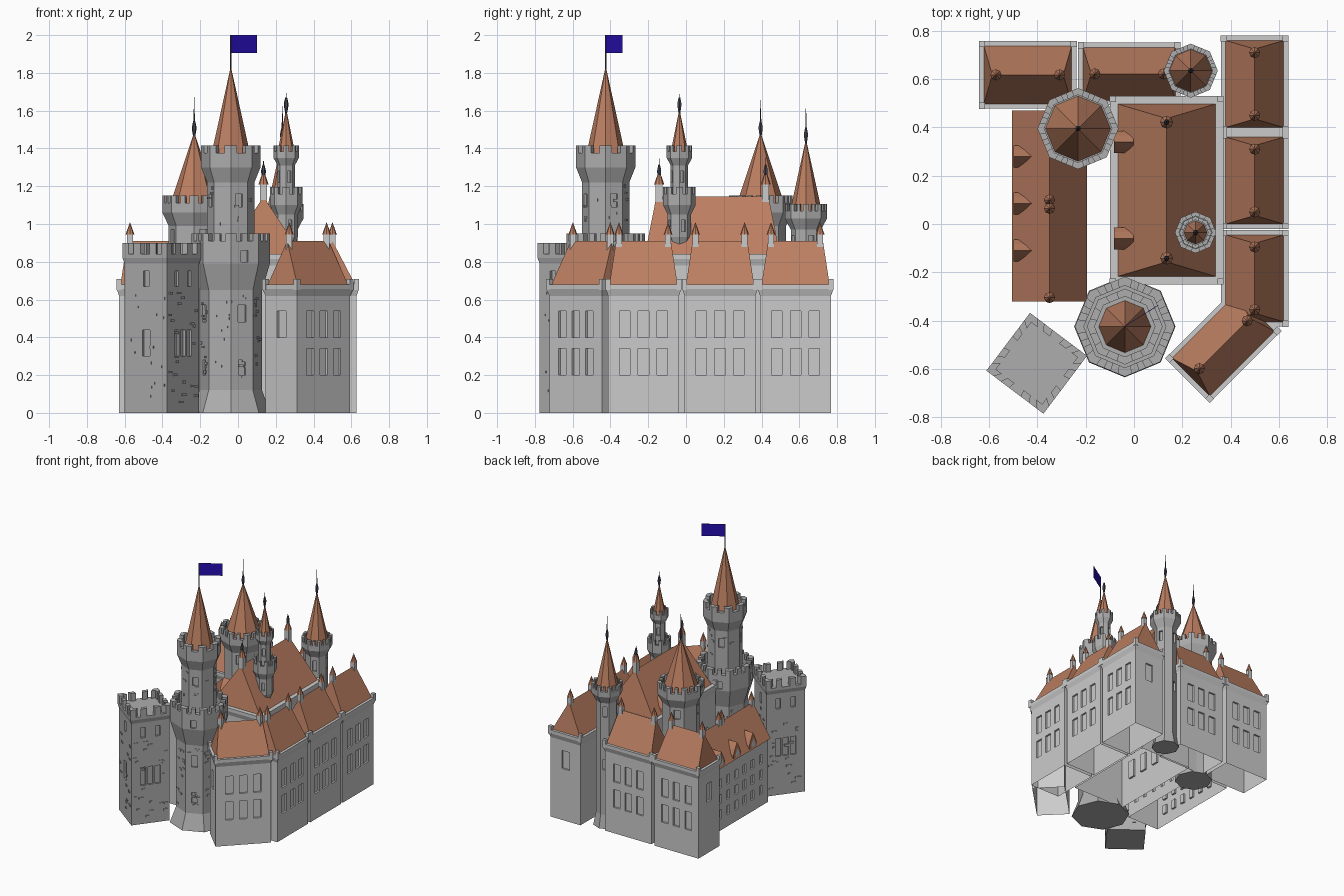
import bpy, bmesh, random
from math import sin, cos, radians, pi
from mathutils import Vector

if "Cube" in bpy.data.objects:
    bpy.data.objects.remove(bpy.data.objects["Cube"])

random.seed(4)


def material(name, col):
    m = bpy.data.materials.new(name)
    m.diffuse_color = (*col, 1)
    m.use_nodes = True
    m.node_tree.nodes["Principled BSDF"].inputs["Base Color"].default_value = m.diffuse_color
    return m


TILE = material("roof_tile", (.5, .21, .12))
STONE = material("dark_stone", (.42, .42, .42))
IRON = material("iron", (.06, .06, .09))
BLUE = material("flag_blue", (.02, .005, .45))


def build(name, polys, mat=None):
    bm = bmesh.new()
    for p in polys:
        bm.faces.new([bm.verts.new(v) for v in p])
    bmesh.ops.remove_doubles(bm, verts=bm.verts, dist=1e-5)
    bmesh.ops.recalc_face_normals(bm, faces=bm.faces)
    me = bpy.data.meshes.new(name)
    bm.to_mesh(me)
    bm.free()
    if mat:
        me.materials.append(mat)
    ob = bpy.data.objects.new(name, me)
    bpy.context.collection.objects.link(ob)
    return ob


def place(cx, cy, rot, pts):
    c, s = cos(radians(rot)), sin(radians(rot))
    return [Vector((cx + x * c - y * s, cy + x * s + y * c)) for x, y in pts]


def rect(cx, cy, hx, hy, rot=0):
    return place(cx, cy, rot, [(-hx, -hy), (hx, -hy), (hx, hy), (-hx, hy)])


def ngon(cx, cy, r, n=8):
    return [Vector((cx + r * cos(2 * pi * i / n), cy + r * sin(2 * pi * i / n))) for i in range(n)]


def v3(p, z):
    return (p[0], p[1], z)


def loft(rings, cap=False):
    out = []
    for (a, za), (b, zb) in zip(rings, rings[1:]):
        for i in range(len(a)):
            j = (i + 1) % len(a)
            out.append([v3(a[i], za), v3(a[j], za), v3(b[j], zb), v3(b[i], zb)])
    if cap:
        out += [[v3(p, z) for p in r] for r, z in (rings[0], rings[-1])]
    return out


def cone(cx, cy, r, z0, z1, n=8):
    a = ngon(cx, cy, r, n)
    return [[v3(a[i], z0), v3(a[(i + 1) % n], z0), (cx, cy, z1)] for i in range(n)] + [[v3(p, z0) for p in a]]


# flat wall with recessed windows (centre along wall, width, bottom, top)
def wall(p, q, z0, z1, wins=(), depth=.014):
    d = (q - p).normalized()
    inn = Vector((-d.y, d.x)) * depth
    us = sorted({0, (q - p).length} | {round(u + s * w / 2, 5) for u, w, a, b in wins for s in (-1, 1)})
    zs = sorted({z0, z1} | {z for w in wins for z in w[2:]})

    def hit(i, j):
        if not (0 <= i < len(us) - 1 and 0 <= j < len(zs) - 1):
            return False
        u, z = (us[i] + us[i + 1]) / 2, (zs[j] + zs[j + 1]) / 2
        return any(abs(u - c) < w / 2 and a < z < b for c, w, a, b in wins)

    out = []
    for i in range(len(us) - 1):
        for j in range(len(zs) - 1):
            k = [(us[i], zs[j]), (us[i + 1], zs[j]), (us[i + 1], zs[j + 1]), (us[i], zs[j + 1])]
            f = [v3(p + d * u, z) for u, z in k]
            if not hit(i, j):
                out.append(f)
                continue
            b = [v3(p + d * u + inn, z) for u, z in k]
            out.append(b)
            for e, (di, dj) in enumerate([(0, -1), (1, 0), (0, 1), (-1, 0)]):
                if not hit(i + di, j + dj):
                    g = (e + 1) % 4
                    out.append([f[e], f[g], b[g], b[e]])
    return out


# small weathered stones standing proud of a wall
def bricks(poly, z0, z1, n):
    out = []
    for _ in range(n):
        i = random.randrange(len(poly))
        p, q = poly[i], poly[(i + 1) % len(poly)]
        d = (q - p).normalized()
        o = Vector((d.y, -d.x)) * .005
        w, h = random.uniform(.018, .035), random.uniform(.01, .016)
        a = p + d * random.uniform(.005, (q - p).length - w - .005)
        z = random.uniform(z0, z1)
        out += loft([([a - o, a + o, a + o + d * w, a - o + d * w], z + k) for k in (0, h)], True)
    return out


# corner merlons plus optional merlons along each side
def merlons(poly, z0, z1, thick, corner=.3, mids=()):
    n, c = len(poly), sum(poly, Vector((0, 0))) / len(poly)
    k = 1 - thick / (poly[0] - c).length
    out = []
    for i in range(n):
        v, a, b = poly[i], poly[i - 1], poly[(i + 1) % n]
        runs = [[v.lerp(a, corner), v, v.lerp(b, corner)]] + [[v.lerp(b, s), v.lerp(b, t)] for s, t in mids]
        for run in runs:
            ring = run + [c + (p - c) * k for p in reversed(run)]
            out += loft([(ring, z0), (ring, z1)], True)
    return out


def finial(name, x, y, z, h):
    knob = [(ngon(x, y, r, 6), z + dz) for r, dz in ((.004, -.03), (.012, .015), (.012, .03), (.005, .06))]
    build(name, loft(knob, True) + cone(x, y, .006, z, z + h, 6), IRON)


def chimney(x, y, z, tall=0):
    s = .016 + tall * .08
    build("chimney", loft([(rect(x, y, s, s), z - .07), (rect(x, y, s, s), z + .035 + tall)], True))
    build("chimney_cap", cone(x, y, s * 1.45, z + .035 + tall, z + .1 + tall * 1.4, 8), TILE)


# hall with cornice, corner posts, hipped roof; long axis is local y
def house(name, cx, cy, hx, hy, rot, eave, ridge, wins, hip=.035, lip=.02, tall=0):
    R = lambda i: rect(cx, cy, hx - i, hy - i, rot)
    base = R(.012)
    polys = []
    for e in range(4):
        polys += wall(base[e], base[(e + 1) % 4], 0, eave - .06, wins.get(e, ()))
    polys += loft([(base, eave - .06), (R(0), eave - .025), (R(0), eave), (R(lip + .02), eave)])
    for p in R(.012):
        polys += loft([(rect(p.x, p.y, .013, .013, rot), z) for z in (eave - .03, eave + .03)], True)
    build(name + "_walls", polys)
    b = [v3(p, eave) for p in R(lip)]
    ry = hy - lip - hip
    r0, r1 = place(cx, cy, rot, [(0, -ry), (0, ry)])
    s, t = v3(r0, ridge), v3(r1, ridge)
    build(name + "_roof", [[b[0], b[1], s], [b[1], b[2], t, s], [b[2], b[3], t], [b[3], b[0], s, t]], TILE)
    for p in place(cx, cy, rot, [(0, -ry + .015), (0, ry - .015)]):
        chimney(p.x, p.y, ridge, tall)
        if tall:
            finial("hall_finial", p.x, p.y, ridge + .11, .1)


def rows(length, zs=((.2, .34), (.4, .54)), n=3, gap=.1, w=.056):
    return [(length / 2 - .012 + (i - (n - 1) / 2) * gap, w, a, b) for i in range(n) for a, b in zs]


def single(width):
    return [(width / 2 - .012, .065, .4, .54)]


# outer wings
for i, y in enumerate((-.225, .18, .58)):
    house("east_wing", .5, y, .14, .2, 0, .68, .91, {1: rows(.4), **({2: single(.28)} if i == 2 else {})})
house("diagonal_wing", .37, -.5, .13, .21, -45, .68, .91, {0: single(.26), 1: rows(.42)})
house("north_west_wing", -.44, .618, .14, .202, 90, .68, .91, {1: rows(.404), 2: single(.28)})
house("north_wing", -.02, .622, .13, .212, 90, .68, .91, {1: rows(.424)})

# central hall
house("great_hall", .135, .14, .235, .39, 0, .84, 1.145,
      {3: rows(.78, ((.2, .34), (.4, .54)), 5, .13), 0: rows(.47, ((.4, .54),), 2, .14)}, .06, .033, .03)

# low west range with gabled roof
low = rect(-.35, .075, .138, .39)
slits = rows(.8, ((.09, .16), (.21, .28), (.33, .4)), 7, .1, .036)
polys = []
for e in range(4):
    polys += wall(low[e], low[(e + 1) % 4], 0, .5, slits if e % 2 else ())
for y in (-.315, .465):
    polys.append([(-.488, y, .5), (-.212, y, .5), (-.35, y, .72)])
build("west_range_walls", polys)
roof = [(-.505, .495), (-.35, .735), (-.195, .495), (-.35, .715)]
build("west_range_roof", loft([([(x, y) for x, _ in roof], 0) for y in (0,)], False) +
      [[(roof[i][0], y, roof[i][1]) for y, i in ((-.322, a), (-.322, b), (.47, b), (.47, a))]
       for a, b in ((0, 1), (1, 2), (2, 3), (3, 0))], TILE)
for y in (-.305, .065, .1):
    chimney(-.35, y, .73)


# round-topped dormers facing west
def dormer(x, y, z, w, h, depth):
    prof = [(-w, 0), (w, 0), (w, .3 * h), (.6 * w, .62 * h), (0, h), (-.6 * w, .62 * h), (-w, .3 * h)]
    a, b = ([(xx, y + u, z + v) for u, v in prof] for xx in (x, x + depth))
    build("dormer", [a, b] + [[a[i], a[i - 1], b[i - 1], b[i]] for i in range(7)], TILE)
    s = .55
    build("dormer_window", [[(x - .003, y + u * s, z + .01 + v * s) for u, v in prof]])


for y in (.28, .085, -.11):
    dormer(-.5, y, .5, .045, .12, .08)
for y in (.34, -.06):
    dormer(-.083, y, .85, .045, .11, .08)


# octagonal tower: profile of (radius, z), crown at the listed merlon stages, cone roof on top
def tower(name, c, prof, wins=(), crowns=(), roof=None, fin=0, edges=(0, 2, 4, 6), stones=()):
    polys = [[v3(p, prof[0][1]) for p in ngon(*c, prof[0][0])], [v3(p, prof[-1][1]) for p in ngon(*c, prof[-1][0])]]
    for (ra, za), (rb, zb) in zip(prof, prof[1:]):
        A, B = ngon(*c, ra), ngon(*c, rb)
        ws = [w for w in wins if ra == rb and za < w[1] and w[2] < zb]
        if not ws:
            polys += loft([(A, za), (B, zb)])
            continue
        for e in range(8):
            L = (A[(e + 1) % 8] - A[e]).length
            polys += wall(A[e], A[(e + 1) % 8], za, zb, [(L / 2, *w) for w in ws] if e in edges else ())
    for r, z0, z1, thick, mids in crowns:
        polys += merlons(ngon(*c, r), z0, z1, thick, .3 if not mids else .2, mids)
    for r, z0, z1, n in stones:
        polys += bricks(ngon(*c, r), z0, z1, n)
    build(name, polys, STONE)
    r, z0, z1 = roof
    build(name + "_roof", cone(*c, r, z0, z1), TILE)
    if fin:
        finial(name + "_finial", *c, z1, fin)


MID = [(.4, .6)]
# keep with two battlemented stages
K = (-.038, -.425)
tower("keep_tower", K,
      [(.21, 0), (.165, .12), (.165, .65), (.207, .79), (.207, .91), (.17, .91), (.17, .87), (.125, .87),
       (.125, 1.22), (.157, 1.3), (.157, 1.375), (.125, 1.375), (.125, 1.345)],
      [(.045, .48, .57), (.04, .8, .86), (.04, 1.09, 1.16), (.04, .2, .28)],
      [(.207, .91, .95, .037, MID), (.157, 1.375, 1.415, .032, ())], (.108, 1.345, 1.835),
      stones=[(.165, .14, .62, 80), (.125, .97, 1.2, 22)])
build("flag_pole", loft([(ngon(*K, .004, 6), 1.8), (ngon(*K, .004, 6), 2)], True), IRON)
build("flag", loft([([K, (K[0] + .139, K[1] + .088), (K[0] + .138, K[1] + .09), (K[0], K[1] + .002)], z)
                    for z in (1.905, 2)], True), BLUE)

# north west tower
tower("north_west_tower", (-.232, .395),
      [(.135, 0), (.135, .99), (.168, 1.06), (.168, 1.11), (.14, 1.11), (.14, 1.08)],
      [(.045, .9, .97)], [(.168, 1.11, 1.15, .028, MID)], (.135, 1.08, 1.485), .2)
# north east tower
tower("north_east_tower", (.235, .635),
      [(.1, 0), (.08, .1), (.08, .97), (.112, 1.03), (.112, 1.07), (.09, 1.07), (.09, 1.05)],
      [(.03, .86, .94), (.03, .45, .53)], [(.112, 1.07, 1.105, .022, MID)], (.088, 1.05, 1.45), .2)
# slim stair turret on the hall roof
tower("stair_turret", (.255, -.035),
      [(.01, .8), (.062, .93), (.062, 1.05), (.086, 1.1), (.086, 1.16), (.068, 1.16), (.068, 1.14), (.046, 1.14),
       (.046, 1.31), (.067, 1.35), (.067, 1.385), (.052, 1.385), (.052, 1.37)],
      [(.022, .96, 1.02), (.02, 1.22, 1.28)],
      [(.086, 1.16, 1.195, .018, ()), (.067, 1.385, 1.415, .015, ())], (.048, 1.37, 1.61), .09)

# square gate tower, turned, with bevelled corners at the top
Q = (-.403, -.577)
body = rect(*Q, .142, .14, 53)
side = (body[1] - body[0]).length
tall = [(side / 2 + o, .04, .3, .44) for o in (-.055, 0, .055)]
top = [(side / 2 + o, .035, .67, .75) for o in (-.055, .055)]
polys = [[v3(p, 0) for p in body]]
for e in range(4):
    wins = tall + top if e % 2 == 0 else [(side / 2, .05, .3, .44), (side / 2, .036, .67, .75)]
    polys += wall(body[e], body[(e + 1) % 4], 0, .79, wins)
out = rect(*Q, .15, .148, 53)
polys += loft([(body, .79), (out, .82), (out, .84)]) + [[v3(p, .84) for p in out]]
polys += merlons(out, .84, .9, .04, .13, [(.25, .4), (.6, .75)]) + bricks(body, .05, .64, 80)
build("gate_tower", polys, STONE)
